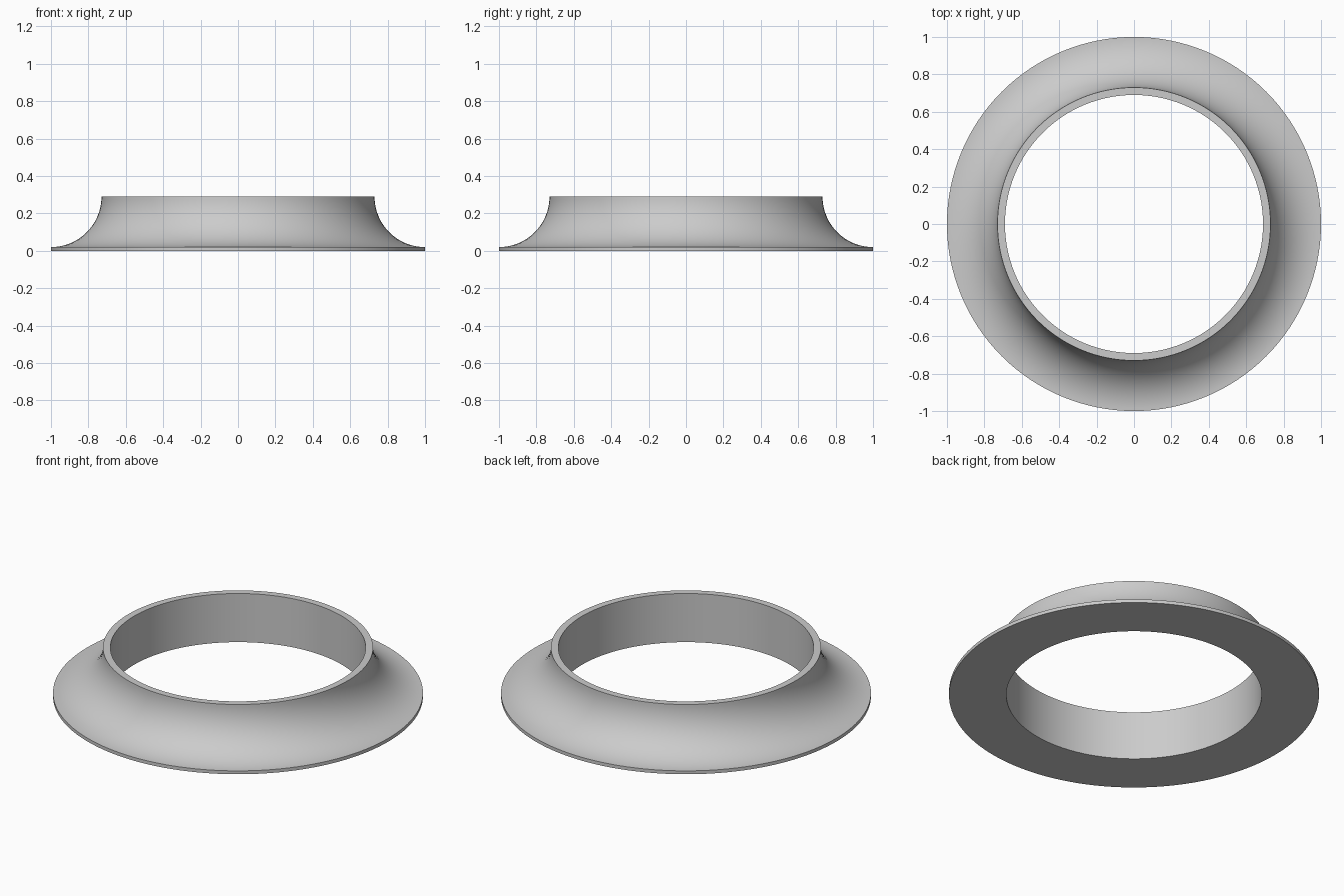
import bpy, bmesh, math

cube = bpy.data.objects.get("Cube")
if cube:
    bpy.data.objects.remove(cube, do_unlink=True)

SEGMENTS = 128
ARC_STEPS = 24
INNER_R, OUTER_R = 0.69, 1.0
HEIGHT, RIM = 0.29, 0.02
FILLET = HEIGHT - RIM

# Cross-section (radius, height): bore, thin rim, concave quarter-round flare
profile = [(INNER_R, HEIGHT), (INNER_R, 0.0), (OUTER_R, 0.0)]
for i in range(ARC_STEPS + 1):
    a = math.radians(270 - 90 * i / ARC_STEPS)
    profile.append((OUTER_R + FILLET * math.cos(a), HEIGHT + FILLET * math.sin(a)))

# Sweep the closed cross-section around z
bm = bmesh.new()
rings = []
for s in range(SEGMENTS):
    t = 2 * math.pi * s / SEGMENTS
    rings.append([bm.verts.new((r * math.cos(t), r * math.sin(t), z)) for r, z in profile])
n = len(profile)
for s in range(SEGMENTS):
    a, b = rings[s], rings[(s + 1) % SEGMENTS]
    for i in range(n):
        j = (i + 1) % n
        bm.faces.new((a[i], b[i], b[j], a[j]))
bmesh.ops.recalc_face_normals(bm, faces=bm.faces)

mesh = bpy.data.meshes.new("flared_ring")
bm.to_mesh(mesh)
bm.free()
ring = bpy.data.objects.new("flared_ring", mesh)
bpy.context.collection.objects.link(ring)

# Plain grey finish
grey = bpy.data.materials.new("light_grey")
grey.use_nodes = True
colour = (0.6, 0.6, 0.6, 1.0)
grey.diffuse_color = colour
grey.node_tree.nodes["Principled BSDF"].inputs["Base Color"].default_value = colour
mesh.materials.append(grey)

# Smooth curves, crisp edges
bpy.ops.object.select_all(action='DESELECT')
ring.select_set(True)
bpy.context.view_layer.objects.active = ring
bpy.ops.object.shade_smooth_by_angle(angle=math.radians(30))
